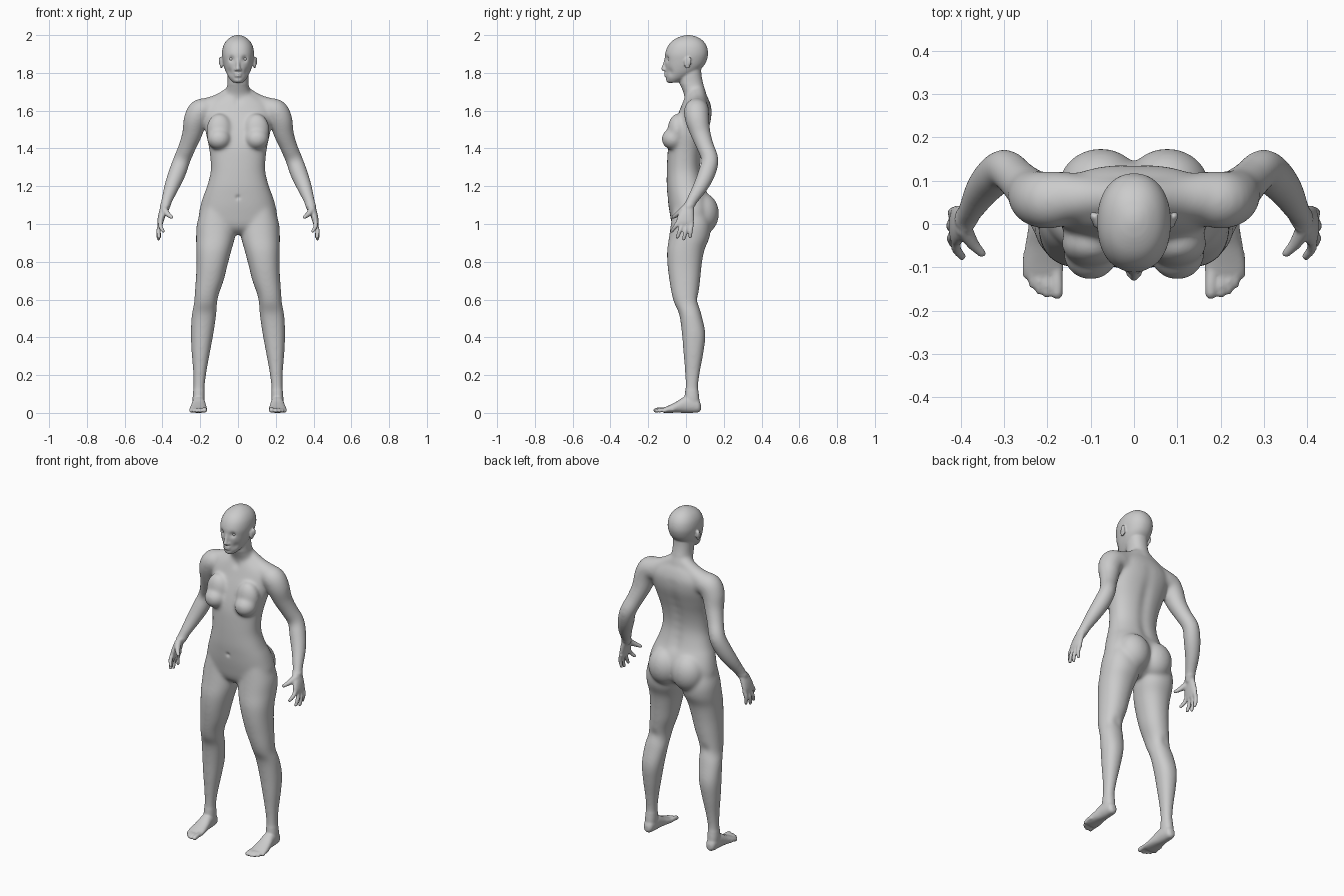
import bpy, bmesh
from math import sin, cos, pi, exp
from mathutils import Vector, Matrix

bm = bmesh.new()
SIDES = (1, -1)


def spline(rows, k=5):
    """Smooth in-between rows through the given key rows."""
    out = []
    for i in range(len(rows) - 1):
        a, b, c, d = (rows[max(0, min(len(rows) - 1, i + j))] for j in (-1, 0, 1, 2))
        for s in range(k):
            t = s / k
            out.append([0.5 * (2*q + (r-p)*t + (2*p-5*q+4*r-u)*t*t + (3*q-p-3*r+u)*t**3)
                        for p, q, r, u in zip(a, b, c, d)])
    return out + [list(rows[-1])]


def skin(rings):
    """Closed surface through rings of points."""
    vs = [[bm.verts.new(p) for p in r] for r in rings]
    n = len(vs[0])
    for a, b in zip(vs, vs[1:]):
        for i in range(n):
            bm.faces.new((a[i], a[(i+1) % n], b[(i+1) % n], b[i]))
    bm.faces.new(vs[0][::-1])
    bm.faces.new(vs[-1])


def loft(rows, side=1, axis='z', e=2.2, n=40):
    """Rows: position on axis, centre x, half width, low and high limit of third axis."""
    rings = []
    for t, cx, h, lo, hi in spline(rows):
        ring = []
        for i in range(n):
            c, s = cos(2*pi*i/n), sin(2*pi*i/n)
            f = (abs(c)**e + abs(s)**e) ** (-1/e)
            x, w = side * (cx + h*c*f), (lo+hi)/2 + (hi-lo)/2*s*f
            ring.append((x, w, t) if axis == 'z' else (x, t, w))
        rings.append(ring)
    skin(rings)


def blob(c, r, side=1):
    m = Matrix.Translation((side*c[0], c[1], c[2])) @ Matrix.Diagonal((*r, 1))
    bmesh.ops.create_uvsphere(bm, u_segments=24, v_segments=16, radius=1, matrix=m)


def tube(rows, side=1, n=20):
    """Rows: x, y, z, radius. Round ends."""
    pts = spline(rows)
    rings = []
    for i, p in enumerate(pts):
        d = Vector(pts[min(i+1, len(pts)-1)][:3]) - Vector(pts[max(i-1, 0)][:3])
        u = d.cross(Vector((0.1, 1, 0.2))).normalized() if abs(d.y) < 0.8*d.length \
            else d.cross(Vector((0, 0, 1))).normalized()
        v = d.cross(u).normalized()
        rings.append([Vector(p[:3]) + p[3]*(cos(2*pi*j/n)*u + sin(2*pi*j/n)*v) for j in range(n)])
    skin([[(side*q.x, q.y, q.z) for q in r] for r in rings])
    for p in (rows[0], rows[-1]):
        blob(p[:3], (p[3],)*3, side)


# torso
loft([(.945, 0, .05, -.03, .06), (.97, 0, .14, -.06, .10), (1.0, 0, .195, -.075, .13),
      (1.05, 0, .207, -.085, .14), (1.1, 0, .198, -.093, .14), (1.15, 0, .183, -.098, .122),
      (1.2, 0, .164, -.102, .1), (1.27, 0, .146, -.102, .082), (1.33, 0, .145, -.10, .08),
      (1.4, 0, .153, -.095, .092), (1.47, 0, .168, -.08, .112), (1.54, 0, .18, -.058, .132),
      (1.6, 0, .185, -.035, .137), (1.64, 0, .16, -.02, .128), (1.67, 0, .115, -.008, .115),
      (1.69, 0, .08, 0, .10)], e=2.3)
# neck
loft([(1.64, 0, .085, -.005, .115), (1.69, 0, .068, -.012, .108), (1.74, 0, .056, -.032, .092),
      (1.79, 0, .055, -.035, .082), (1.84, 0, .055, -.02, .08)])
# head
loft([(1.748, 0, .025, -.092, -.045), (1.77, 0, .045, -.103, .0), (1.80, 0, .062, -.107, .055),
      (1.83, 0, .073, -.109, .088), (1.86, 0, .08, -.111, .107), (1.9, 0, .085, -.111, .117),
      (1.94, 0, .079, -.097, .11), (1.97, 0, .062, -.072, .09), (1.99, 0, .037, -.036, .06),
      (2.0, 0, .012, 0, .025)])
# nose, lips, chin
tube([(0, -.106, 1.872, .009), (0, -.113, 1.845, .010), (0, -.12, 1.822, .012)])
for z, r in ((1.796, .022), (1.784, .019)):
    blob((0, -.104, z), (r, .012, .007))
blob((0, -.085, 1.764), (.027, .021, .018))

for s in SIDES:
    # ears and nostrils
    blob((.088, .008, 1.85), (.008, .018, .03), s)
    blob((.094, .018, 1.862), (.009, .011, .024), s)
    blob((.012, -.111, 1.817), (.009, .011, .008), s)
    # breasts and buttocks
    blob((.1, -.068, 1.45), (.064, .062, .058), s)
    blob((.098, -.045, 1.495), (.07, .053, .09), s)
    blob((.077, .087, 1.055), (.097, .088, .11), s)
    # shoulder slope
    tube([(.035, .06, 1.685, .044), (.1, .06, 1.64, .05), (.17, .06, 1.605, .062),
          (.2, .06, 1.59, .06)], s)
    # arm
    tube([(.15, .06, 1.6, .06), (.197, .055, 1.597, .067), (.225, .06, 1.55, .064),
          (.242, .077, 1.48, .054), (.268, .102, 1.41, .047), (.297, .127, 1.34, .046),
          (.322, .11, 1.27, .047), (.35, .078, 1.2, .041), (.375, .035, 1.13, .031),
          (.388, .012, 1.09, .027)], s)
    # palm
    loft([(1.11, .382, .024, -.01, .042), (1.08, .392, .022, -.028, .042), (1.05, .402, .02, -.042, .042),
          (1.015, .41, .017, -.052, .042), (.992, .413, .012, -.046, .037)], s)
    # fingers and thumb
    for y, z, tip in ((-.04, 1.01, (.396, -.075, .962)), (-.018, 1.0, (.418, -.046, .93)),
                      (.007, 1.0, (.421, -.012, .92)), (.03, 1.005, (.415, .022, .932))):
        mid = ((.414+tip[0])/2 + .005, (y+tip[1])/2, (z+tip[2])/2)
        tube([(.41, y, z, .0125), (*mid, .0115), (*tip, .0095)], s, 14)
    tube([(.392, -.012, 1.075, .02), (.372, -.045, 1.052, .0145), (.351, -.068, 1.036, .01)], s)
    # leg
    loft([(1.08, .11, .085, -.07, .11), (1.0, .115, .103, -.08, .13), (.93, .119, .103, -.09, .125),
          (.86, .128, .093, -.10, .097), (.78, .138, .082, -.098, .083), (.7, .15, .074, -.088, .075),
          (.63, .165, .064, -.076, .067), (.58, .172, .061, -.062, .066), (.52, .18, .065, -.036, .082),
          (.42, .19, .06, -.022, .103), (.32, .197, .049, -.014, .093), (.22, .202, .036, -.006, .075),
          (.14, .206, .03, -.003, .065), (.08, .208, .032, -.008, .07), (.03, .208, .03, -.01, .074)], s)
    # foot
    loft([(.079, .208, .012, .015, .045), (.066, .208, .027, .003, .07), (.03, .208, .033, 0, .09),
          (-.01, .208, .036, 0, .085), (-.05, .209, .042, .001, .06), (-.09, .21, .047, 0, .04),
          (-.115, .209, .046, 0, .029), (-.125, .207, .038, .004, .022)], s, 'y')
    # toes
    for x, y, r in ((.177, -.16, .0135), (.201, -.161, .0105), (.219, -.153, .01),
                    (.235, -.139, .0095), (.249, -.118, .009)):
        tube([(.21 + (x-.21)*.95, y+.05, .017, r), (x, y+.02, .017, r), (x, y, r, r)], s, 14)

# fuse all parts into one skin
bmesh.ops.recalc_face_normals(bm, faces=bm.faces)
mesh = bpy.data.meshes.new("body_parts")
bm.to_mesh(mesh)
bm.free()
body = bpy.data.objects.new("body", mesh)
bpy.context.collection.objects.link(body)
mod = body.modifiers.new("fuse", 'REMESH')
mod.mode = 'VOXEL'
mod.voxel_size = .0052
fused = bpy.data.meshes.new_from_object(body.evaluated_get(bpy.context.evaluated_depsgraph_get()))
body.modifiers.clear()
body.data = fused

# blend the joints; keep the face, hands and feet crisp
bm = bmesh.new()
bm.from_mesh(fused)


def is_soft(p):
    return .12 < p.z < 1.735 and not (abs(p.x) > .33 and p.z < 1.1)


soft = [v for v in bm.verts if is_soft(v.co)]
for i in range(28):
    bmesh.ops.smooth_vert(bm, verts=soft, factor=.5, use_axis_x=True, use_axis_y=True, use_axis_z=True)
for i in range(3):
    bmesh.ops.smooth_vert(bm, verts=bm.verts, factor=.5, use_axis_x=True, use_axis_y=True, use_axis_z=True)

# sculpted dents: eye sockets, temples, navel, mouth line, spine, knee backs, collar
dents = [((0, -.104, 1.14), .012, (0, .01, 0)), ((0, -.03, 1.655), .022, (0, .008, 0))]
dents += [((0, .09 + .0015*i, 1.18 + .05*i), .034, (0, -.007, 0)) for i in range(9)]
for s in SIDES:
    dents += [((s*.034, -.1, 1.874), .015, (0, .012, 0)), ((s*.045, -.085, 1.805), .02, (-s*.004, .004, 0)),
              ((s*.172, .066, .6), .03, (0, -.006, 0)), ((s*.1, .01, .005), .001, (0, 0, 0))]
for v in bm.verts:
    for c, r, d in dents:
        q = (v.co - Vector(c)).length_squared / (r*r)
        if q < 6:
            v.co += Vector(d) * exp(-q)
    v.co.z = max(v.co.z, 0)
for f in bm.faces:
    f.smooth = True
bm.to_mesh(fused)
bm.free()

# eyeballs
for s, name in ((1, "eye_left"), (-1, "eye_right")):
    bpy.ops.mesh.primitive_uv_sphere_add(segments=24, ring_count=16, radius=.0145,
                                         location=(s*.034, -.081, 1.874))
    bpy.context.object.name = name
    bpy.ops.object.shade_smooth()
